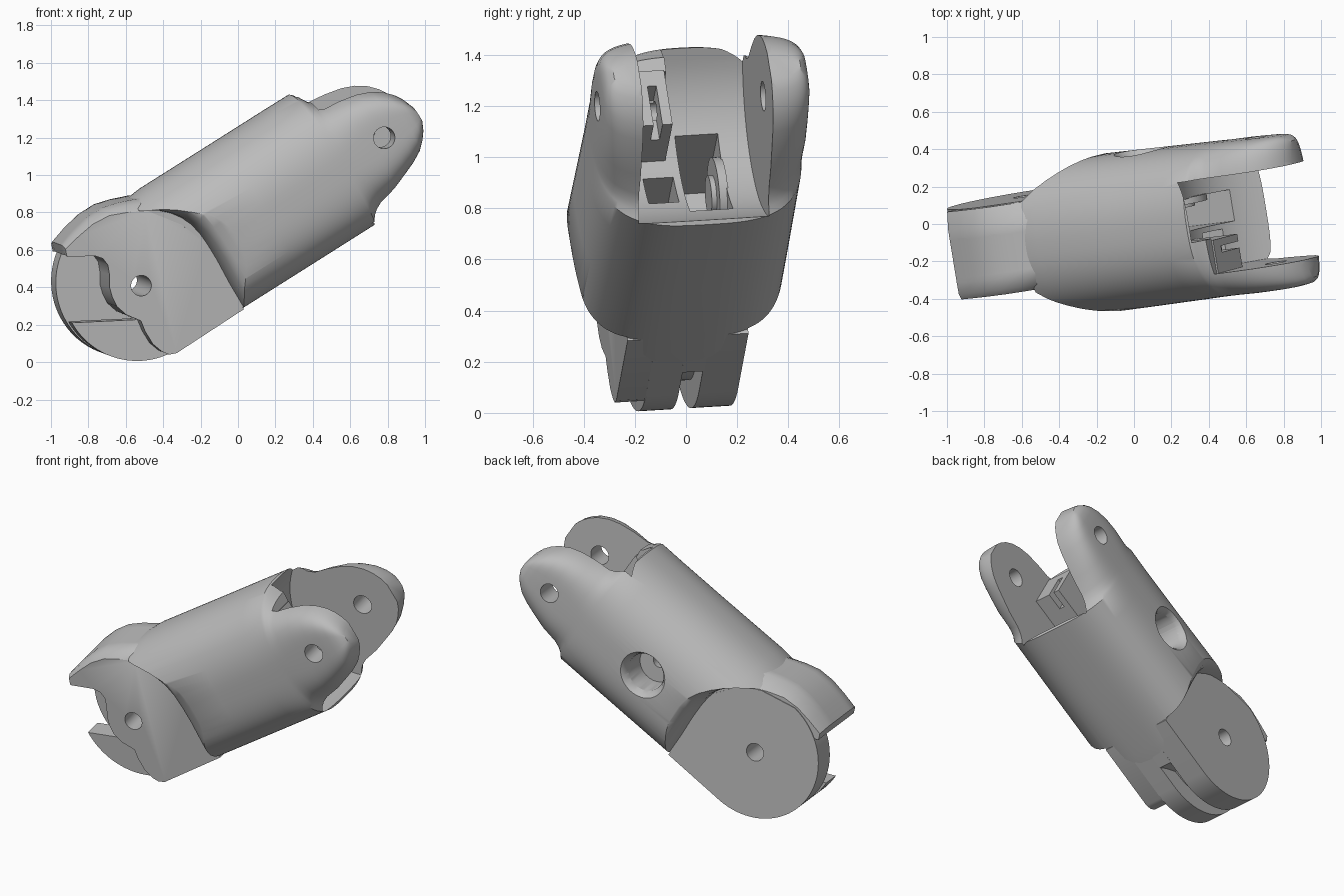
import bpy
import bmesh
from math import sin, cos, pi, radians
from mathutils import Matrix, Vector

cube = bpy.data.objects.get("Cube")
if cube:
    bpy.data.objects.remove(cube, do_unlink=True)

# Tilted part frame: u along the link, v across it, w through its height
U = Vector((0.84, 0.105, 0.53)).normalized()
V = Vector((-0.16, 0.985, 0.06))
V = (V - U * V.dot(U)).normalized()
W = U.cross(V)
FRAME = Matrix.Translation((-0.556, -0.089, 0.423)) @ Matrix((U, V, W)).transposed().to_4x4()

grey = bpy.data.materials.new("plain grey")
grey.use_nodes = True
grey.diffuse_color = (0.5, 0.5, 0.5, 1)
grey.node_tree.nodes["Principled BSDF"].inputs["Base Color"].default_value = (0.5, 0.5, 0.5, 1)


def loft(name, rings):
    """Skin a list of closed rings and cap both ends."""
    bm = bmesh.new()
    loops = [[bm.verts.new(p) for p in ring] for ring in rings]
    n = len(loops[0])
    for a, b in zip(loops, loops[1:]):
        for i in range(n):
            j = (i + 1) % n
            bm.faces.new((a[i], a[j], b[j], b[i]))
    bm.faces.new(loops[0][::-1])
    bm.faces.new(loops[-1])
    bmesh.ops.recalc_face_normals(bm, faces=bm.faces)
    mesh = bpy.data.meshes.new(name)
    bm.to_mesh(mesh)
    bm.free()
    mesh.materials.append(grey)
    ob = bpy.data.objects.new(name, mesh)
    bpy.context.collection.objects.link(ob)
    ob.matrix_world = FRAME
    return ob


def layers(name, *stack):
    """Stack side outlines, each given with its position across the link."""
    return loft(name, [[(u, v, w) for u, w in outline] for v, outline in stack])


def prism(name, outline, v0, v1):
    return layers(name, (v0, outline), (v1, outline))


def arc(r, a0, a1, n=32, cu=0.0, cw=0.0):
    angles = [radians(a0 + (a1 - a0) * i / n) for i in range(n + 1)]
    return [(cu + r * cos(a), cw + r * sin(a)) for a in angles]


def circle(r, cu, cw, n=48):
    return arc(r, 0, 360 - 360 / n, n - 1, cu, cw)


def rod(name, u, w, r, v0, v1, n=48):
    return prism(name, circle(r, u, w, n), v0, v1)


def box(name, u0, u1, v0, v1, w0, w1):
    return prism(name, [(u0, w0), (u1, w0), (u1, w1), (u0, w1)], v0, v1)


def cut(ob, cutters):
    bpy.context.view_layer.objects.active = ob
    for c in cutters:
        c.hide_render = True
        mod = ob.modifiers.new("cut", 'BOOLEAN')
        mod.operation = 'DIFFERENCE'
        mod.solver = 'EXACT'
        mod.object = c
        bpy.ops.object.modifier_apply(modifier=mod.name)


def section(u, top, bottom, half, power, n=96):
    """Rounded cross-section, squarer underneath, at a station along the link."""
    mid, high = (top + bottom) / 2, (top - bottom) / 2
    ring = []
    for i in range(n):
        c, s = cos(2 * pi * i / n), sin(2 * pi * i / n)
        p = power if s > 0 else max(power, 3.2)
        ring.append((u, -0.012 + half * abs(c) ** (2 / p) * (1 if c > 0 else -1),
                     mid + high * abs(s) ** (2 / p) * (1 if s > 0 else -1)))
    return ring


# Body tube running out into the two rounded ears
stations = [
    (0.20, 0.40, -0.405, 0.422, 2.3), (0.30, 0.41, -0.41, 0.422, 2.3),
    (0.76, 0.41, -0.41, 0.418, 2.3), (1.10, 0.41, -0.41, 0.414, 2.35),
    (1.245, 0.408, -0.41, 0.412, 2.45), (1.265, 0.39, -0.38, 0.412, 2.5),
    (1.29, 0.345, -0.355, 0.412, 2.8), (1.33, 0.31, -0.33, 0.412, 3.3),
    (1.43, 0.29, -0.295, 0.412, 3.9), (1.52, 0.268, -0.256, 0.411, 4.2),
    (1.59, 0.24, -0.226, 0.41, 4.2), (1.65, 0.198, -0.19, 0.408, 4.2),
    (1.69, 0.155, -0.15, 0.402, 4.0), (1.718, 0.11, -0.112, 0.39, 3.8),
    (1.737, 0.06, -0.07, 0.37, 3.4),
]
body = loft("body_and_ears", [section(*s) for s in stations])

# Proximal hinge outlines: crest is the proud top, brow its lower edge on the flat sides
crest = [(-0.26, 0.352), (-0.245, 0.405), (-0.15, 0.435), (-0.05, 0.455), (0.05, 0.456),
         (0.14, 0.432), (0.23, 0.398), (0.36, 0.33)]
brow = [(-0.26, 0.345), (-0.245, 0.385), (-0.15, 0.405), (-0.05, 0.42), (0.05, 0.412),
        (0.14, 0.375), (0.23, 0.328), (0.36, 0.15)]
hub = [(-0.10, -0.16), (-0.15, -0.09), (-0.17, -0.024), (-0.165, 0.03), (-0.15, 0.083),
       (-0.115, 0.14), (-0.095, 0.19), (-0.10, 0.235), (-0.13, 0.27)]
heel = [(0.405, -0.403), (0.42, 0.0)]
foot = heel[::-1] + [(-0.026, -0.41), (-0.065, -0.395), (-0.09, -0.36), (-0.11, -0.30),
                     (-0.11, -0.22)]
front_cheek = layers("front_cheek", (-0.24, foot + hub + brow), (-0.21, foot + hub + [
    ((a + c) / 2, (b + d) / 2 + 0.008) for (a, b), (c, d) in zip(brow, crest)]),
    (-0.15, foot + hub + crest), (-0.12, foot + hub + crest))
middle_plate = prism("middle_plate", heel[::-1] + arc(0.41, 270, 178) + hub + crest,
                     -0.125, 0.005)
core = prism("hinge_core", heel[::-1] + [(0.15, -0.408), (0.11, -0.36), (0.05, -0.305)]
             + arc(0.3, 265, 225, 12) + hub + crest, 0.0, 0.09)
back_cheek = prism("back_cheek", [(0.40, 0.12), (0.30, 0.28), (0.185, 0.35)]
                   + arc(0.41, 95, 270, 48) + heel, 0.085, 0.24)
under = [(0.35, 0.1), (0.0, 0.25)]
back_lip = layers("back_lip", (0.08, crest + under), (0.14, crest + under),
                  (0.235, brow + under))

# Cable guide block beside the front ear
guide = box("cable_guide", 1.02, 1.31, -0.285, -0.10, 0.02, 0.27)

# Cutters that clear the flat hinge sides and leave a swept shoulder
shoulder = [(0.41, -0.6), (0.41, -0.38), (0.412, -0.245), (0.42, -0.1), (0.42, 0.0),
            (0.415, 0.07), (0.40, 0.14), (0.375, 0.195), (0.34, 0.245), (0.296, 0.288),
            (0.23, 0.33), (0.15, 0.37), (-0.1, 0.45), (-0.6, 0.6), (-0.6, -0.6)]
sweep = [(0.238, 1.0), (0.29, 1.01), (0.33, 1.03), (0.36, 1.06), (0.385, 1.10),
         (0.405, 1.16), (0.42, 1.25), (0.45, 1.4)]
sides = [layers("side_cutter", *[(s * v, [(u * k, w * k) for u, w in shoulder])
                                 for v, k in sweep]) for s in (-1, 1)]

# Cutters for holes, knuckle clearance and cable openings
pin = rod("pin_cutter", 0, 0, 0.055, -0.6, 0.6)
ear_pin = rod("ear_pin_cutter", 1.51, 0, 0.058, -0.6, 0.6)
beyond = [(1.25, -0.6), (2.2, -0.6), (2.2, 0.6)]
knuckle = prism("knuckle_cutter", [(1.275, 0.6), (1.27, 0.41)]
                + arc(0.47, 128, 240, 40, 1.51) + beyond, -0.09, 0.235)
ear_gap = prism("ear_gap_cutter", [(1.32, 0.6), (1.30, 0.27)]
                + arc(0.47, 150, 240, 32, 1.51) + beyond, -0.28, -0.085)
window = box("window_cutter", 0.62, 1.25, -0.05, 0.12, -0.27, 0.12)
small_window = box("small_window_cutter", 0.7, 1.25, -0.20, -0.08, -0.20, -0.06)
pocket = rod("pocket_cutter", 0.78, 0, 0.115, 0.2, 0.6)
rim = layers("rim_cutter", *[(v, circle(r, 0.78, 0))
                             for v, r in ((0.35, 0.112), (0.39, 0.13), (0.44, 0.18))])
screw = rod("screw_cutter", 0.78, 0.02, 0.04, 0.05, 0.3)
slot = box("slot_cutter", 1.2, 1.5, -0.175, -0.14, -0.1, 0.20)
channel = rod("channel_cutter", 1.2, 0.15, 0.04, -0.19, -0.125)

cut(body, sides + [knuckle, ear_gap, ear_pin, window, small_window, pocket, rim, screw])
cut(guide, [slot, channel])
for part in (front_cheek, middle_plate, core, back_cheek):
    cut(part, [pin])

# Ringed washer inside the window
washer = rod("washer", 0.92, -0.08, 0.15, 0.09, 0.125)
washer_step = rod("washer_step", 0.92, -0.08, 0.08, 0.07, 0.1)

for c in sides + [pin, ear_pin, knuckle, ear_gap, window, small_window, pocket, rim, screw,
                  slot, channel]:
    bpy.data.objects.remove(c, do_unlink=True)

# Smooth curved walls, keep the machined edges sharp
for ob in (body, front_cheek, middle_plate, core, back_cheek, back_lip, guide,
           washer, washer_step):
    bpy.ops.object.select_all(action='DESELECT')
    ob.select_set(True)
    bpy.context.view_layer.objects.active = ob
    bpy.ops.object.shade_smooth_by_angle(angle=radians(35))
